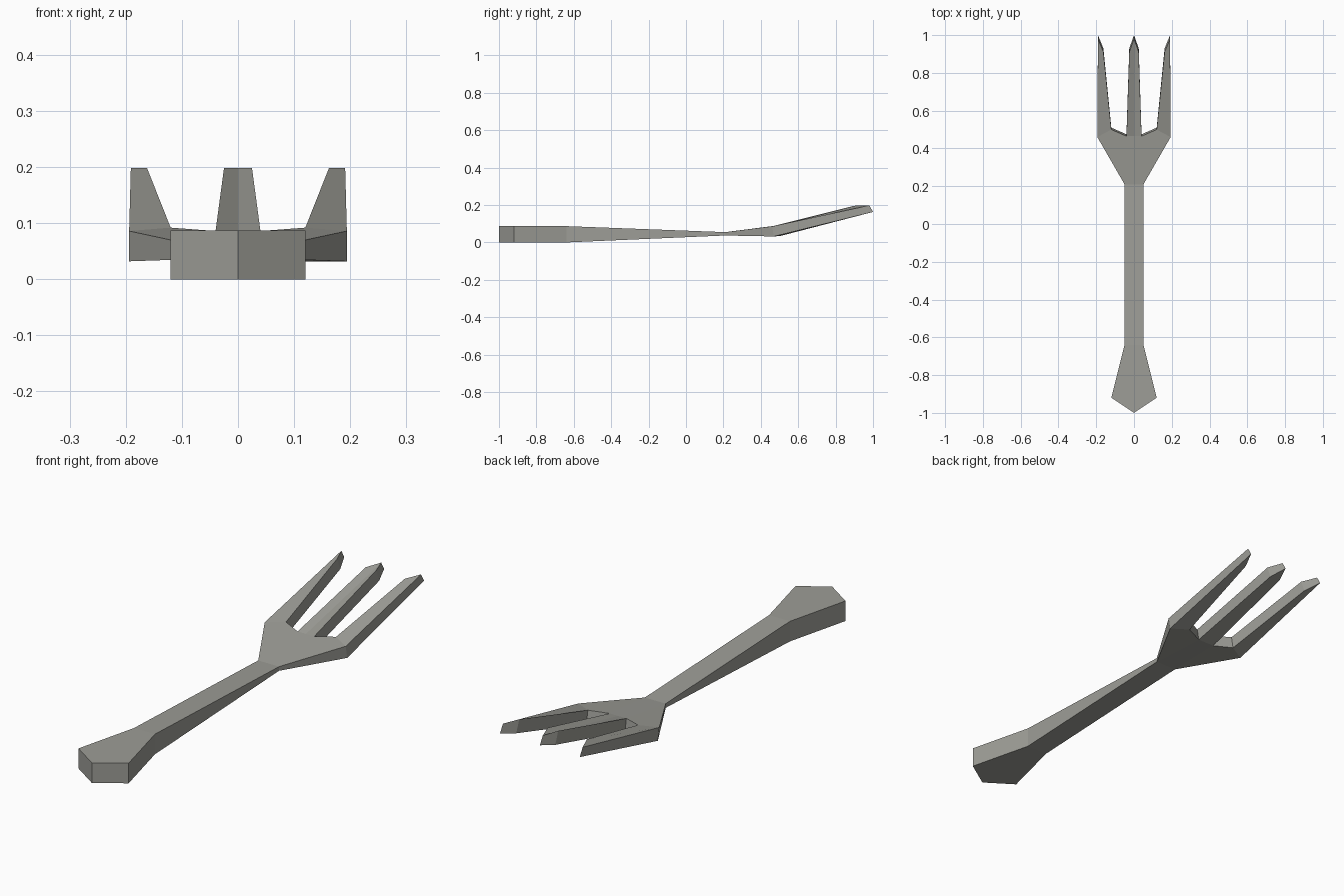
import bpy
import bmesh

cube = bpy.data.objects.get("Cube")
if cube:
    bpy.data.objects.remove(cube, do_unlink=True)

steel = bpy.data.materials.new("warm_grey")
steel.use_nodes = True
GREY = (0.34, 0.34, 0.31, 1)
steel.diffuse_color = GREY
steel.node_tree.nodes["Principled BSDF"].inputs["Base Color"].default_value = GREY

# Plan outline points of one half: x, y, top height, bottom height, forward lean of the lower edge
POINTS = {
    "butt": (0, -1, 0.087, 0, 0),
    "flare": (0.12, -0.92, 0.087, 0, 0),
    "grip": (0.05, -0.64, 0.087, 0, 0),
    "grip_mid": (0, -0.64, 0.087, 0, 0),
    "neck": (0.05, 0.21, 0.055, 0.037, 0),
    "neck_mid": (0, 0.21, 0.055, 0.037, 0),
    "shoulder": (0.194, 0.46, 0.086, 0.032, 0.01),
    "gap_outer": (0.12, 0.5, 0.092, 0.036, 0.01),
    "gap_inner": (0.04, 0.465, 0.086, 0.032, 0.01),
    "root_mid": (0, 0.465, 0.086, 0.032, 0.01),
    "tine_side": (0.025, 0.91, 0.198, 0.145, 0.02),
    "tine_tip": (0, 0.98, 0.198, 0.163, 0.02),
    "prong_side": (0.162, 0.91, 0.198, 0.145, 0.02),
    "prong_tip": (0.191, 0.98, 0.198, 0.163, 0.02),
}

# Plan patches of one half, counter-clockwise
PATCHES = [
    ("butt", "flare", "grip", "grip_mid"),
    ("grip_mid", "grip", "neck", "neck_mid"),
    ("neck_mid", "neck", "gap_inner", "root_mid"),
    ("neck", "shoulder", "gap_outer", "gap_inner"),
    ("root_mid", "gap_inner", "tine_side", "tine_tip"),
    ("gap_outer", "shoulder", "prong_tip", "prong_side"),
]

bm = bmesh.new()
verts = {}


def corner(name, side, top):
    """Return the shared vertex for one outline point."""
    x, y, high, low, lean = POINTS[name]
    key = (name, side if x else 0, top)
    if key not in verts:
        place = (x * side, y, high) if top else (x * side, y + lean, low)
        verts[key] = bm.verts.new(place)
    return verts[key]


# Upper and lower skins, then walls along every open edge
outline = {}
for side in (1, -1):
    for patch in PATCHES:
        order = patch if side == 1 else patch[::-1]
        upper = [corner(n, side, True) for n in order]
        lower = [corner(n, side, False) for n in order]
        bm.faces.new(upper)
        bm.faces.new(lower[::-1])
        for i in range(len(order)):
            j = (i + 1) % len(order)
            a, b = upper[i], upper[j]
            if (b, a) in outline:
                del outline[(b, a)]
            else:
                outline[(a, b)] = (lower[i], lower[j])
for (a, b), (c, d) in outline.items():
    bm.faces.new((a, c, d, b))

bmesh.ops.recalc_face_normals(bm, faces=bm.faces)
mesh = bpy.data.meshes.new("fork_body")
bm.to_mesh(mesh)
bm.free()
mesh.materials.append(steel)
fork = bpy.data.objects.new("fork_body", mesh)
bpy.context.collection.objects.link(fork)
